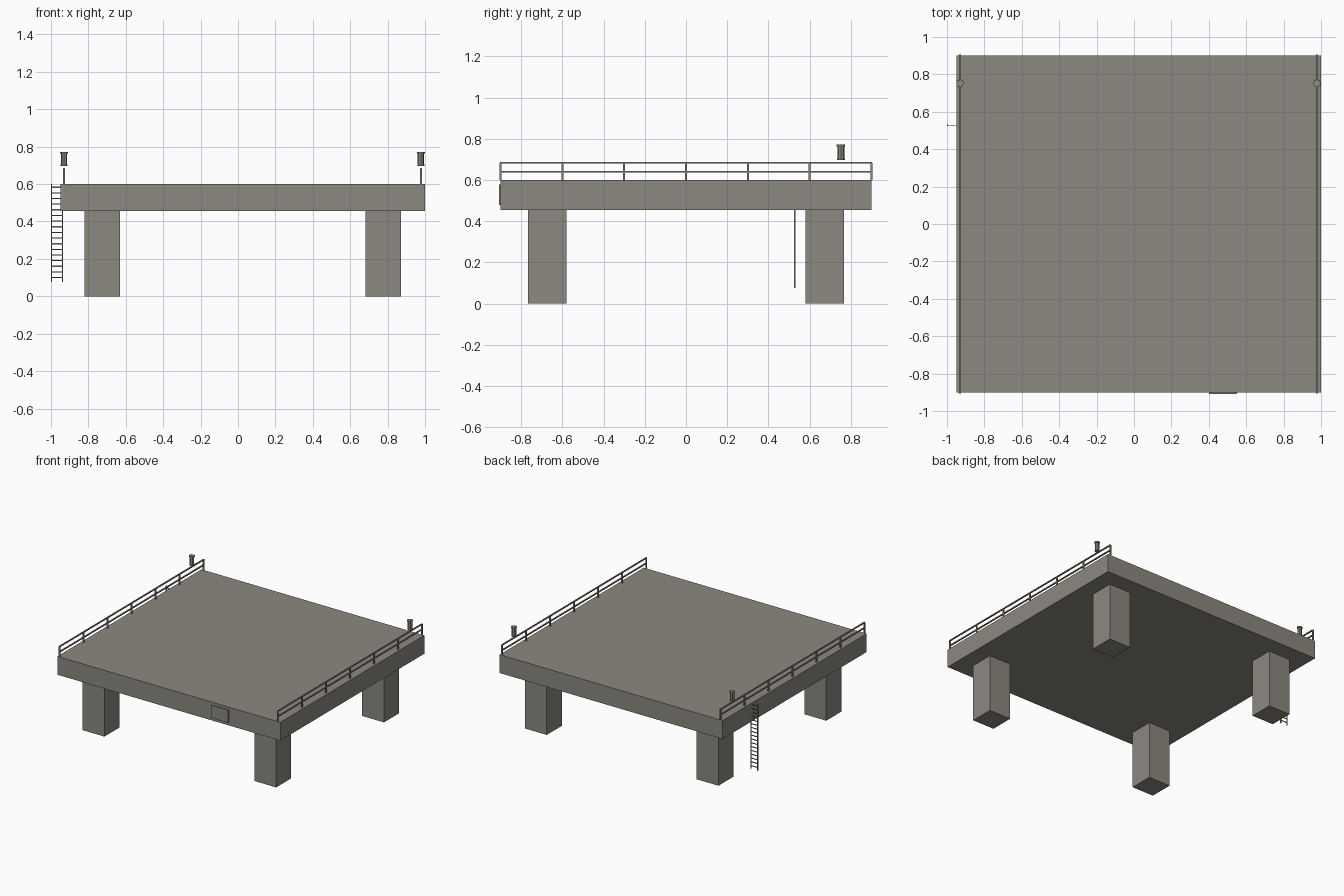
import bpy, bmesh, math
from mathutils import Matrix, Vector

if "Cube" in bpy.data.objects:
    bpy.data.objects.remove(bpy.data.objects["Cube"])

concrete = bpy.data.materials.new("weathered grey")
concrete.diffuse_color = (0.258, 0.246, 0.212, 1)
concrete.use_nodes = True
concrete.node_tree.nodes["Principled BSDF"].inputs["Base Color"].default_value = concrete.diffuse_color


def finish(name, bm):
    mesh = bpy.data.meshes.new(name)
    bm.to_mesh(mesh)
    bm.free()
    mesh.materials.append(concrete)
    obj = bpy.data.objects.new(name, mesh)
    bpy.context.collection.objects.link(obj)
    return obj


def box(bm, x0, x1, y0, y1, z0, z1):
    size = Matrix.Diagonal((x1 - x0, y1 - y0, z1 - z0, 1))
    mid = Matrix.Translation(((x0 + x1) / 2, (y0 + y1) / 2, (z0 + z1) / 2))
    bmesh.ops.create_cube(bm, size=1, matrix=mid @ size)


def drum(bm, x, y, z0, z1, r0, r1):
    bmesh.ops.create_cone(bm, cap_ends=True, segments=8, radius1=r0, radius2=r1,
                          depth=z1 - z0,
                          matrix=Matrix.Translation((x, y, (z0 + z1) / 2)))


# deck slab
bm = bmesh.new()
box(bm, -0.95, 1.0, -0.9, 0.9, 0.455, 0.6)
finish("deck", bm)

# four legs
for sx, side in ((-1, "left"), (1, "right")):
    for sy, end in ((-1, "front"), (1, "back")):
        bm = bmesh.new()
        cx, cy = 0.025 + sx * 0.751, sy * 0.673
        box(bm, cx - 0.095, cx + 0.095, cy - 0.094, cy + 0.094, 0, 0.455)
        finish(f"{end}_{side}_leg", bm)

for x, side in ((-0.93, "left"), (0.978, "right")):
    # railing: seven posts and two rails
    bm = bmesh.new()
    t = 0.005
    for i in range(7):
        y = -0.9 + 0.3 * i
        box(bm, x - t, x + t, y - t, y + t, 0.6, 0.683)
    for z in (0.641, 0.683):
        box(bm, x - t, x + t, -0.903, 0.903, z - 0.004, z + 0.004)
    finish(f"{side}_railing", bm)

    # lamp: octagonal body with wider cap and foot
    bm = bmesh.new()
    drum(bm, x, 0.752, 0.697, 0.704, 0.019, 0.019)
    drum(bm, x, 0.752, 0.704, 0.763, 0.017, 0.017)
    drum(bm, x, 0.752, 0.763, 0.772, 0.021, 0.021)
    finish(f"{side}_lamp", bm)

# ladder hanging at the left side
bm = bmesh.new()
for x in (-0.997, -0.938):
    box(bm, x - 0.003, x + 0.003, 0.525, 0.532, 0.076, 0.6)
for i in range(17):
    z = 0.1 + 0.0302 * i
    box(bm, -0.997, -0.938, 0.5265, 0.5305, z - 0.003, z + 0.003)
finish("ladder", bm)

# plate on the front edge
bm = bmesh.new()
box(bm, 0.4, 0.55, -0.908, -0.899, 0.478, 0.578)
finish("front_plate", bm)
